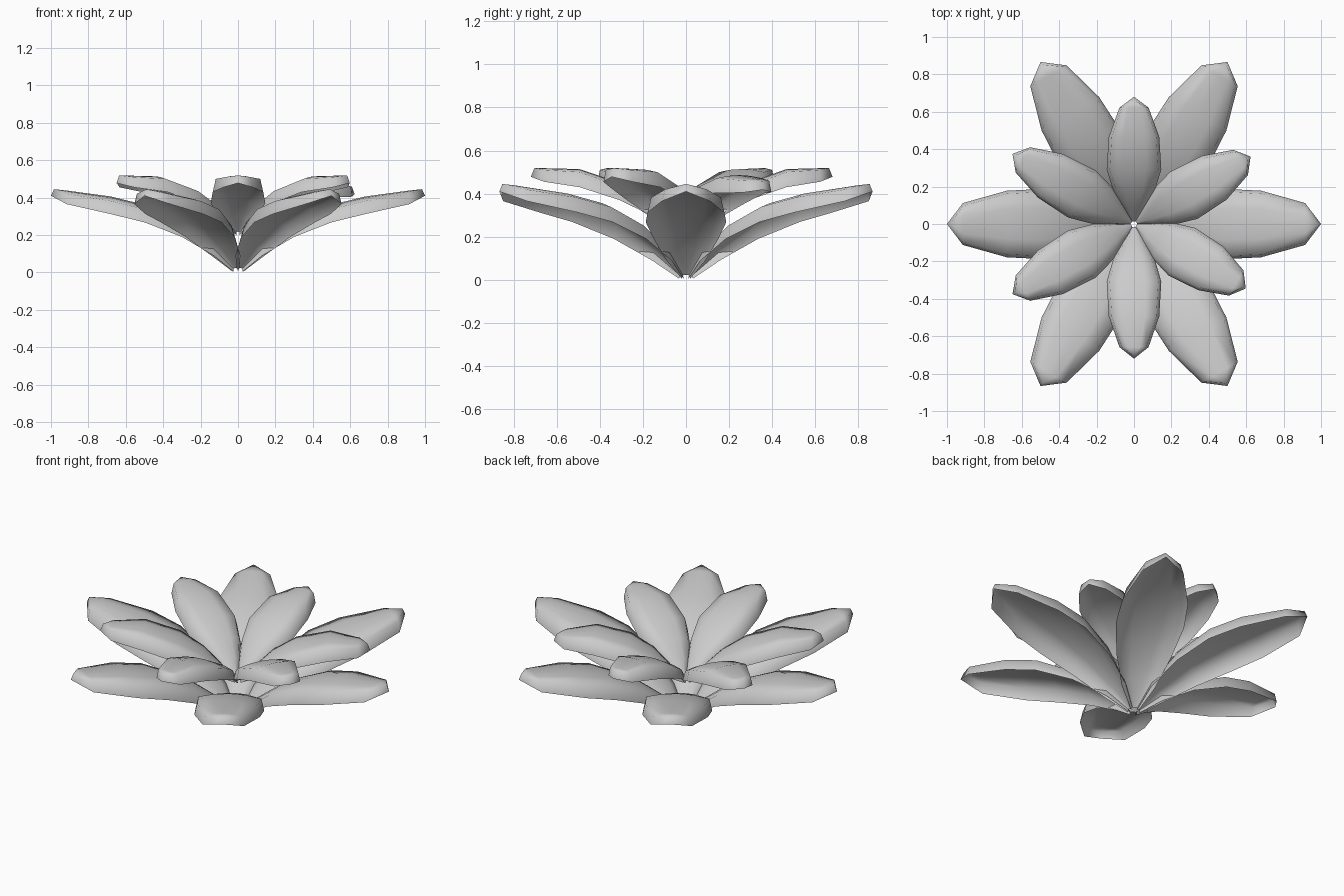
import bpy
import bmesh
from math import radians
from mathutils import Matrix

old = bpy.data.objects.get("Cube")
if old:
    bpy.data.objects.remove(old, do_unlink=True)

grey = bpy.data.materials.new("petal_grey")
grey.use_nodes = True
colour = (0.6, 0.6, 0.6, 1)
grey.diffuse_color = colour
grey.node_tree.nodes["Principled BSDF"].inputs["Base Color"].default_value = colour

# Petal stations: radius, rim height, half width, crown rise, side depth
OUTER = [(0.025, 0.005, 0.02, 0.003, 0.015), (0.13, 0.09, 0.09, 0.018, 0.035),
         (0.30, 0.19, 0.15, 0.024, 0.06), (0.50, 0.268, 0.187, 0.024, 0.07),
         (0.68, 0.312, 0.178, 0.024, 0.07), (0.915, 0.365, 0.112, 0.018, 0.055),
         (1.0, 0.41, 0, 0, 0.035)]
INNER = [(0.015, 0.20, 0.01, 0.003, 0.015), (0.09, 0.25, 0.06, 0.012, 0.035),
         (0.18, 0.31, 0.11, 0.016, 0.055), (0.30, 0.37, 0.146, 0.016, 0.065),
         (0.48, 0.43, 0.135, 0.014, 0.07), (0.64, 0.455, 0.078, 0.008, 0.055),
         (0.70, 0.478, 0, 0, 0.04)]
COLUMNS = (-1, -0.5, 0, 0.5, 1)
LEAN = 0.016


def petal(name, stations, angle, length, droop=0.0):
    """Thin shell: a gently crowned top whose sides turn down to the rim."""
    bm = bmesh.new()
    rows = []
    full = stations[-1][0]
    for r, z, half, crown, depth in stations:
        z -= droop * (r / full) ** 2
        r *= length / full
        inset = LEAN * min(1, half / 0.1)
        back = LEAN if half == 0 else 0
        top = [(r - back, u * (half - inset), z + depth + crown * (1 - u * u))
               for u in COLUMNS]
        rows.append([bm.verts.new(p) for p in
                     [(r, -half, z), *top, (r, half, z)]])
    for a, b in zip(rows, rows[1:]):
        for j in range(len(a) - 1):
            bm.faces.new((a[j], b[j], b[j + 1], a[j + 1]))
    # Join the tip into an upright edge
    bmesh.ops.remove_doubles(bm, verts=bm.verts, dist=0.0005)
    bm.transform(Matrix.Rotation(radians(angle), 4, "Z"))
    mesh = bpy.data.meshes.new(name)
    bm.to_mesh(mesh)
    bm.free()
    mesh.materials.append(grey)
    ob = bpy.data.objects.new(name, mesh)
    bpy.context.collection.objects.link(ob)
    bpy.ops.object.select_all(action="DESELECT")
    ob.select_set(True)
    bpy.context.view_layer.objects.active = ob
    bpy.ops.object.shade_smooth_by_angle(angle=radians(85))


# Lower ring of six long petals
for k in range(6):
    petal(f"outer_petal_{k + 1}", OUTER, 60 * k, 1.0)

# Upper ring of short petals, slightly uneven in length
for k, length in enumerate((0.72, 0.68, 0.75, 0.75, 0.72, 0.69)):
    petal(f"inner_petal_{k + 1}", INNER, 30 + 60 * k, length,
          droop=0.06 if k == 0 else 0.0)
